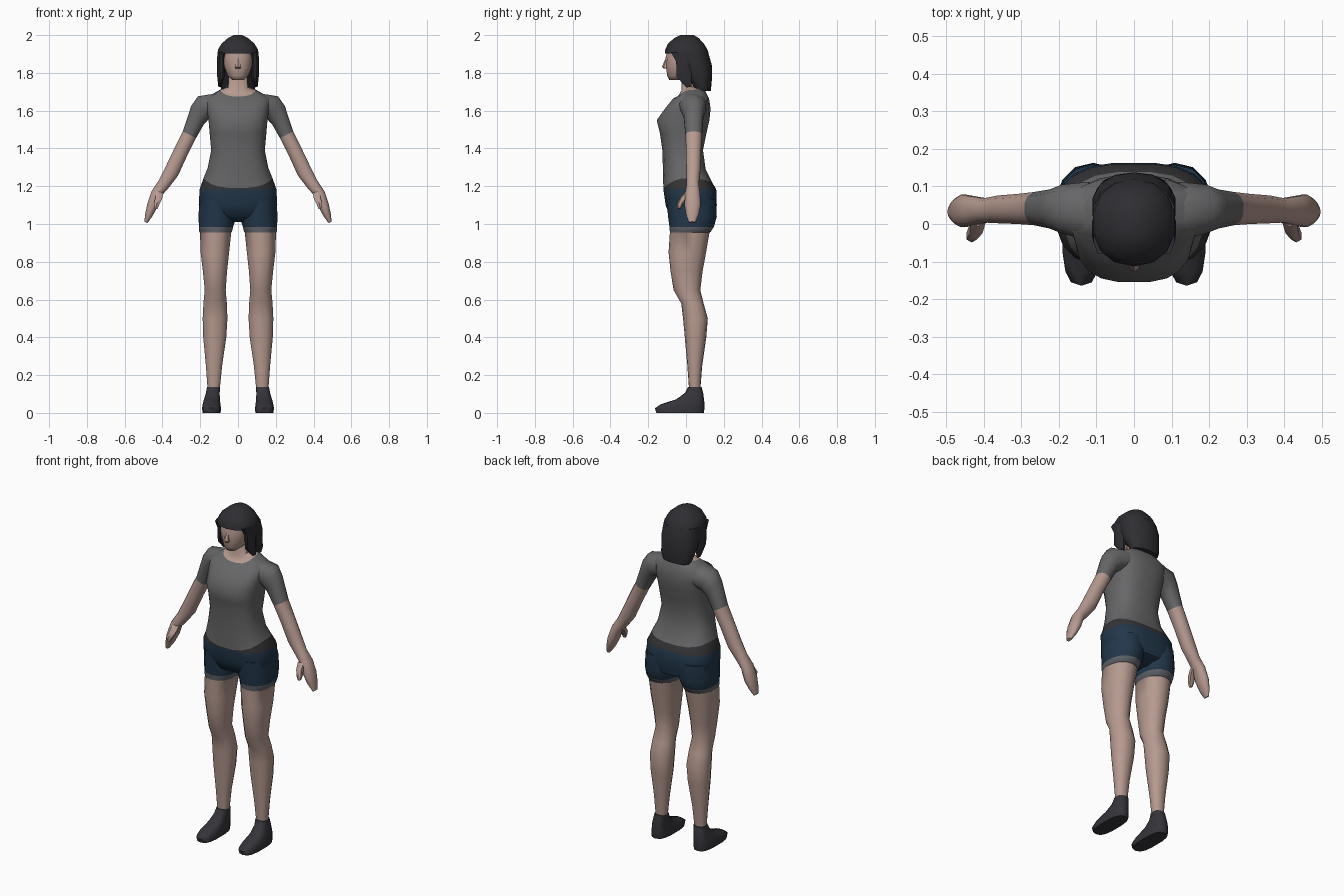
import bpy, bmesh, math


def material(name, r, g, b):
    m = bpy.data.materials.new(name)
    m.diffuse_color = (r, g, b, 1)
    return m


SKIN = material("skin", 0.47, 0.325, 0.28)
SHIRT = material("shirt grey", 0.135, 0.135, 0.14)
BELT = material("waistband charcoal", 0.035, 0.035, 0.038)
DENIM = material("denim navy", 0.016, 0.038, 0.068)
CUFF = material("cuff grey", 0.115, 0.125, 0.145)
HAIR = material("hair black", 0.028, 0.027, 0.032)
SHOE = material("shoe black", 0.036, 0.034, 0.042)


def loft(name, rings, bands, sides=12, power=2.2, side=1, sharp=50):
    """Skin closed rings (ax, az, bx, bz, y0, y1, front dip, back dip).
    a and b are the two ends of the ring in the xz plane; bands gives the
    material of each strip between neighbouring rings."""
    bm = bmesh.new()
    loops = []
    for ax, az, bx, bz, y0, y1, *dip in rings:
        front, back = dip or (0, 0)
        loop = []
        for i in range(sides):
            t = 2 * math.pi * (i + 0.5) / sides
            c, s = math.cos(t), math.sin(t)
            u = math.copysign(abs(c) ** (2 / power), c)
            v = math.copysign(abs(s) ** (2 / power), s)
            # stretch so the polygon reaches its full width
            k = math.cos(math.pi / sides) ** (2 / power)
            u, v = u / k, v / k
            x = (ax + bx) / 2 + u * (bx - ax) / 2
            z = (az + bz) / 2 + u * (bz - az) / 2
            z -= front * max(0, -s) ** 1.5 + back * max(0, s) ** 1.5
            loop.append(bm.verts.new((side * x, (y0 + y1) / 2 + v * (y1 - y0) / 2, z)))
        loops.append(loop)
    mats = list(dict.fromkeys(bands))
    for lo, hi, mat in zip(loops, loops[1:], bands):
        for i in range(sides):
            j = (i + 1) % sides
            f = bm.faces.new((lo[i], lo[j], hi[j], hi[i]))
            f.material_index = mats.index(mat)
    bm.faces.new(loops[0]).material_index = mats.index(bands[0])
    bm.faces.new(loops[-1]).material_index = mats.index(bands[-1])
    bmesh.ops.recalc_face_normals(bm, faces=bm.faces)
    mesh = bpy.data.meshes.new(name)
    bm.to_mesh(mesh)
    bm.free()
    for m in mats:
        mesh.materials.append(m)
    mesh.shade_smooth()
    mesh.set_sharp_from_angle(angle=math.radians(sharp))
    ob = bpy.data.objects.new(name, mesh)
    bpy.context.collection.objects.link(ob)
    return ob


def level(z, x0, x1, y0, y1, *dip):
    """Horizontal ring."""
    return (x0, z, x1, z, y0, y1, *dip)


def mid(z, half, y0, y1, *dip):
    """Horizontal ring centred on x = 0."""
    return level(z, -half, half, y0, y1, *dip)


# Torso: shorts, waistband, shirt with dipped hem and neckline, neck
loft("torso", [
    mid(1.01, 0.06, -0.03, 0.09),
    mid(1.04, 0.17, -0.085, 0.15),
    mid(1.10, 0.208, -0.108, 0.163),
    mid(1.185, 0.203, -0.12, 0.16),
    mid(1.245, 0.182, -0.12, 0.138, 0.055, 0.025),
    mid(1.30, 0.160, -0.122, 0.104, 0.02, 0.01),
    mid(1.39, 0.142, -0.125, 0.09),
    mid(1.48, 0.150, -0.138, 0.108),
    mid(1.55, 0.156, -0.155, 0.124),
    mid(1.61, 0.165, -0.112, 0.13),
    mid(1.665, 0.175, -0.068, 0.122),
    mid(1.71, 0.095, -0.042, 0.092, 0.035, -0.015),
    mid(1.725, 0.052, -0.025, 0.06, 0.02, 0),
    mid(1.80, 0.050, -0.02, 0.055),
], [DENIM] * 3 + [BELT] + [SHIRT] * 7 + [SKIN] * 2, sides=20, power=2.7)

# Head
loft("head", [
    mid(1.762, 0.030, -0.088, -0.02),
    mid(1.785, 0.054, -0.098, 0.04),
    mid(1.83, 0.072, -0.104, 0.07),
    mid(1.88, 0.077, -0.106, 0.08),
    mid(1.94, 0.070, -0.09, 0.08),
], [SKIN] * 4, sides=14, power=2.3, sharp=70)
loft("nose", [
    mid(1.822, 0.014, -0.114, -0.09),
    mid(1.832, 0.015, -0.125, -0.09),
    mid(1.875, 0.007, -0.108, -0.09),
], [SKIN] * 2, sides=6)

# Hair: crown with straight fringe, bob behind the face, side locks
loft("hair_crown", [
    mid(1.902, 0.109, -0.110, 0.118),
    mid(1.925, 0.105, -0.107, 0.110),
    mid(1.955, 0.087, -0.093, 0.092),
    mid(1.985, 0.052, -0.06, 0.065),
    mid(2.0, 0.022, -0.03, 0.04),
], [HAIR] * 4, sides=14)
loft("hair_bob", [
    mid(1.705, 0.085, 0.045, 0.130),
    mid(1.74, 0.098, 0.03, 0.134),
    mid(1.78, 0.104, -0.01, 0.136),
    mid(1.84, 0.110, -0.042, 0.135),
    mid(1.91, 0.108, -0.07, 0.115),
], [HAIR] * 4, sides=14)

for side, tag in ((1, "left"), (-1, "right")):
    loft("hair_lock_" + tag, [
        level(1.725, 0.088, 0.104, 0.0, 0.03),
        level(1.78, 0.070, 0.110, -0.05, 0.03),
        level(1.86, 0.068, 0.112, -0.052, 0.03),
        level(1.91, 0.066, 0.108, -0.08, 0.03),
    ], [HAIR] * 3, sides=8, side=side)

    # Arm: sleeve, forearm and mitten hand
    loft("arm_" + tag, [
        (0.115, 1.57, 0.125, 1.69, -0.045, 0.112),
        (0.155, 1.555, 0.212, 1.676, -0.025, 0.105),
        (0.182, 1.525, 0.248, 1.625, -0.012, 0.092),
        (0.222, 1.455, 0.292, 1.490, -0.003, 0.085),
        (0.264, 1.373, 0.336, 1.402, 0.0, 0.080),
        (0.318, 1.255, 0.385, 1.300, 0.002, 0.076),
        (0.372, 1.185, 0.420, 1.230, 0.004, 0.068),
        (0.405, 1.150, 0.457, 1.175, -0.004, 0.074),
        (0.427, 1.090, 0.480, 1.108, -0.008, 0.078),
        (0.452, 1.043, 0.491, 1.055, 0.0, 0.068),
        (0.480, 1.004, 0.496, 1.012, 0.015, 0.050),
    ], [SHIRT] * 3 + [SKIN] * 7, sides=12, side=side)
    loft("thumb_" + tag, [
        (0.395, 1.165, 0.435, 1.175, -0.004, 0.035),
        (0.403, 1.130, 0.437, 1.140, -0.032, 0.008),
        (0.418, 1.100, 0.446, 1.106, -0.047, -0.018),
        (0.426, 1.080, 0.442, 1.084, -0.044, -0.028),
    ], [SKIN] * 3, sides=6, side=side)

    # Leg: shorts leg, turned-up cuff, bare thigh and calf
    loft("leg_" + tag, [
        level(1.13, 0.015, 0.205, -0.10, 0.155),
        level(1.04, 0.008, 0.209, -0.092, 0.160),
        level(0.985, 0.026, 0.207, -0.085, 0.145),
        level(0.958, 0.032, 0.205, -0.083, 0.128),
        level(0.955, 0.036, 0.201, -0.083, 0.122),
        level(0.85, 0.047, 0.198, -0.090, 0.104),
        level(0.75, 0.058, 0.186, -0.080, 0.086),
        level(0.65, 0.065, 0.176, -0.064, 0.074),
        level(0.58, 0.059, 0.183, -0.024, 0.092),
        level(0.50, 0.056, 0.187, -0.014, 0.114),
        level(0.40, 0.062, 0.184, -0.005, 0.106),
        level(0.25, 0.084, 0.170, 0.008, 0.085),
        level(0.11, 0.098, 0.160, 0.018, 0.074),
    ], [DENIM] * 2 + [CUFF] * 2 + [SKIN] * 8, sides=14, side=side)

    # Shoe
    loft("shoe_" + tag, [
        level(0.0, 0.092, 0.188, -0.155, 0.092),
        level(0.025, 0.090, 0.190, -0.162, 0.096),
        level(0.046, 0.093, 0.187, -0.130, 0.096),
        level(0.072, 0.096, 0.180, -0.050, 0.094),
        level(0.105, 0.097, 0.170, -0.005, 0.090),
        level(0.138, 0.095, 0.164, 0.012, 0.082),
    ], [SHOE] * 5, sides=14, power=2.8, side=side)
